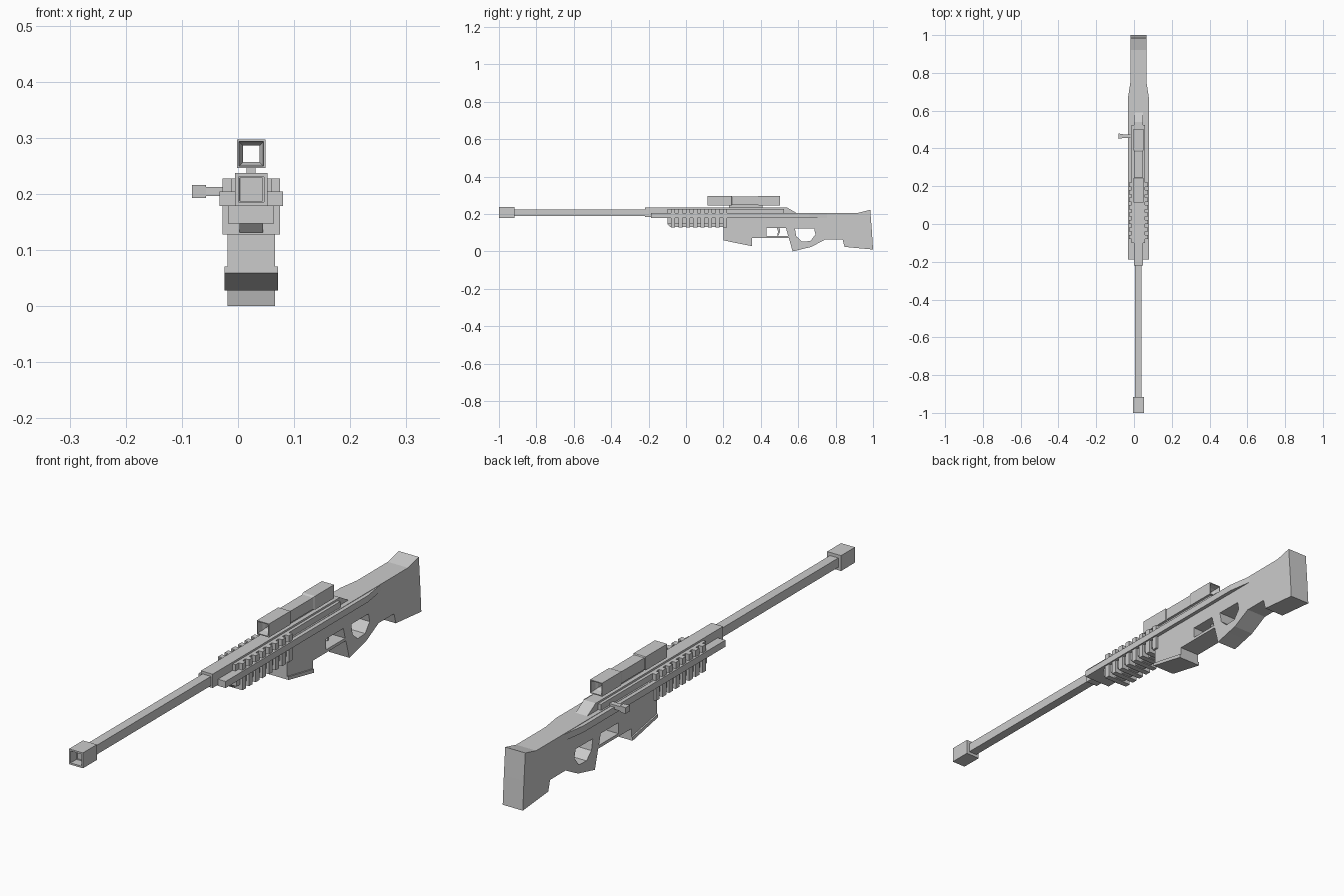
import bpy, bmesh
from mathutils import Matrix

if "Cube" in bpy.data.objects:
    bpy.data.objects.remove(bpy.data.objects["Cube"])

CX = 0.0235  # gun axis in x


def add_mesh(name, bm):
    bmesh.ops.recalc_face_normals(bm, faces=bm.faces)
    me = bpy.data.meshes.new(name)
    bm.to_mesh(me)
    bm.free()
    ob = bpy.data.objects.new(name, me)
    bpy.context.collection.objects.link(ob)
    return ob


def box_into(bm, x0, x1, y0, y1, z0, z1):
    m = Matrix.Translation(((x0 + x1) / 2, (y0 + y1) / 2, (z0 + z1) / 2))
    m = m @ Matrix.Diagonal((x1 - x0, y1 - y0, z1 - z0, 1))
    bmesh.ops.create_cube(bm, size=1, matrix=m)


def box(name, hx, y0, y1, z0, z1):
    bm = bmesh.new()
    box_into(bm, CX - hx, CX + hx, y0, y1, z0, z1)
    return add_mesh(name, bm)


def prism(name, pts, place, a, b):
    """Extrude a profile between a and b; place(u, v, w) gives the position."""
    bm = bmesh.new()
    lo = [bm.verts.new(place(u, v, a)) for u, v in pts]
    hi = [bm.verts.new(place(u, v, b)) for u, v in pts]
    bm.faces.new(lo)
    bm.faces.new(hi)
    for i in range(len(pts)):
        j = (i + 1) % len(pts)
        bm.faces.new((lo[i], lo[j], hi[j], hi[i]))
    return add_mesh(name, bm)


def side(name, pts, hx):
    return prism(name, pts, lambda u, v, w: (w, u, v), CX - hx, CX + hx)


def loft(name, rings, zc, closed):
    """Square rings (half size, y) joined in order; closed joins last to first."""
    bm = bmesh.new()
    vs = [[bm.verts.new((CX + sx * h, y, zc + sz * h))
           for sx, sz in ((-1, -1), (1, -1), (1, 1), (-1, 1))] for h, y in rings]
    pairs = list(zip(vs, vs[1:]))
    if closed:
        pairs.append((vs[-1], vs[0]))
    else:
        bm.faces.new(vs[0])
        bm.faces.new(vs[-1])
    for r, s in pairs:
        for i in range(4):
            j = (i + 1) % 4
            bm.faces.new((r[i], r[j], s[j], s[i]))
    return add_mesh(name, bm)


# Stock: one side profile with a thumbhole and a trigger opening cut through
stock = side("stock", [
    (.2, .205), (.2, .065), (.353, .035), (.353, .072), (.55, .072), (.57, 0),
    (.632, .015), (.67, .024), (.745, .064), (.837, .064), (.848, .024),
    (1, .01), (.993, .12), (.985, .222), (.92, .206)], .042)
thumbhole = side("thumbhole_cutter", [
    (.582, .122), (.685, .122), (.692, .09), (.665, .055), (.62, .053), (.59, .08)], .2)
guard_hole = side("guard_cutter", [(.43, .124), (.43, .083), (.546, .083), (.535, .124)], .2)
for c in (thumbhole, guard_hole):
    mod = stock.modifiers.new("cut", 'BOOLEAN')
    mod.operation = 'DIFFERENCE'
    mod.object = c
    mod.solver = 'EXACT'
bpy.context.view_layer.update()
dg = bpy.context.evaluated_depsgraph_get()
cut_mesh = bpy.data.meshes.new_from_object(stock.evaluated_get(dg))
stock.modifiers.clear()
stock.data = cut_mesh
for c in (thumbhole, guard_hole):
    bpy.data.objects.remove(c)

# Trigger and magazine base
side("trigger", [(.485, .128), (.5, .128), (.503, .105), (.495, .086),
                 (.487, .086), (.493, .105)], .008)
side("magazine_base", [(.2, .071), (.2, .059), (.353, .028), (.353, .042)], .0475)

# Wide side rails, tapering into the stock
w = .0565
prism("side_rails", [(CX - w, -.188), (CX + w, -.188), (CX + w, .66), (CX + .042, .755),
                     (CX - .042, .755), (CX - w, .66)],
      lambda u, v, z: (u, v, z), .179, .204)

# Receiver
side("receiver_top", [(-.22, .183), (-.22, .235), (.54, .235), (.6, .2), (.6, .183)], .0245)
side("receiver_body", [(-.1, .19), (-.1, .228), (.525, .228), (.525, .19)], .036)

# Handguard with ribs
box("handguard", .041, -.1, .2, .147, .185)
side("handguard_keel", [(-.1, .15), (-.1, .147), (-.085, .131), (.2, .131), (.2, .15)], .021)
bm = bmesh.new()
for i in range(8):
    y = -.08 + i * .0395
    box_into(bm, CX - .051, CX + .051, y, y + .022, .128, .182)
    box_into(bm, CX - .051, CX + .051, y, y + .022, .2, .228)
add_mesh("handguard_ribs", bm)

# Barrel and hollow muzzle
loft("barrel", [(.0175, -.93), (.0175, -.2)], .2075, False)
loft("muzzle", [(.0225, -.965), (.0225, -1), (.029, -1), (.029, -.917), (.017, -.917),
                (.0205, -.965)], .208, True)
box("bore_back", .022, -.962, -.95, .187, .229)

# Scope: see-through square tube with thicker ends, on a mount
loft("scope", [(.022, .115), (.0255, .115), (.0255, .243), (.022, .246), (.022, .382),
               (.0255, .39), (.0255, .503), (.022, .503), (.019, .48), (.0145, .47),
               (.0145, .15), (.019, .14)], .2715, True)
box("scope_mount", .008, .23, .41, .23, .252)

# Bolt handle
bm = bmesh.new()
box_into(bm, -.06, .01, .455, .475, .196, .2125)
add_mesh("bolt_shaft", bm)
prism("bolt_knob", [(-.082, .451), (-.082, .479), (-.057, .475), (-.057, .455)],
      lambda u, v, z: (u, v, z), .193, .216)
